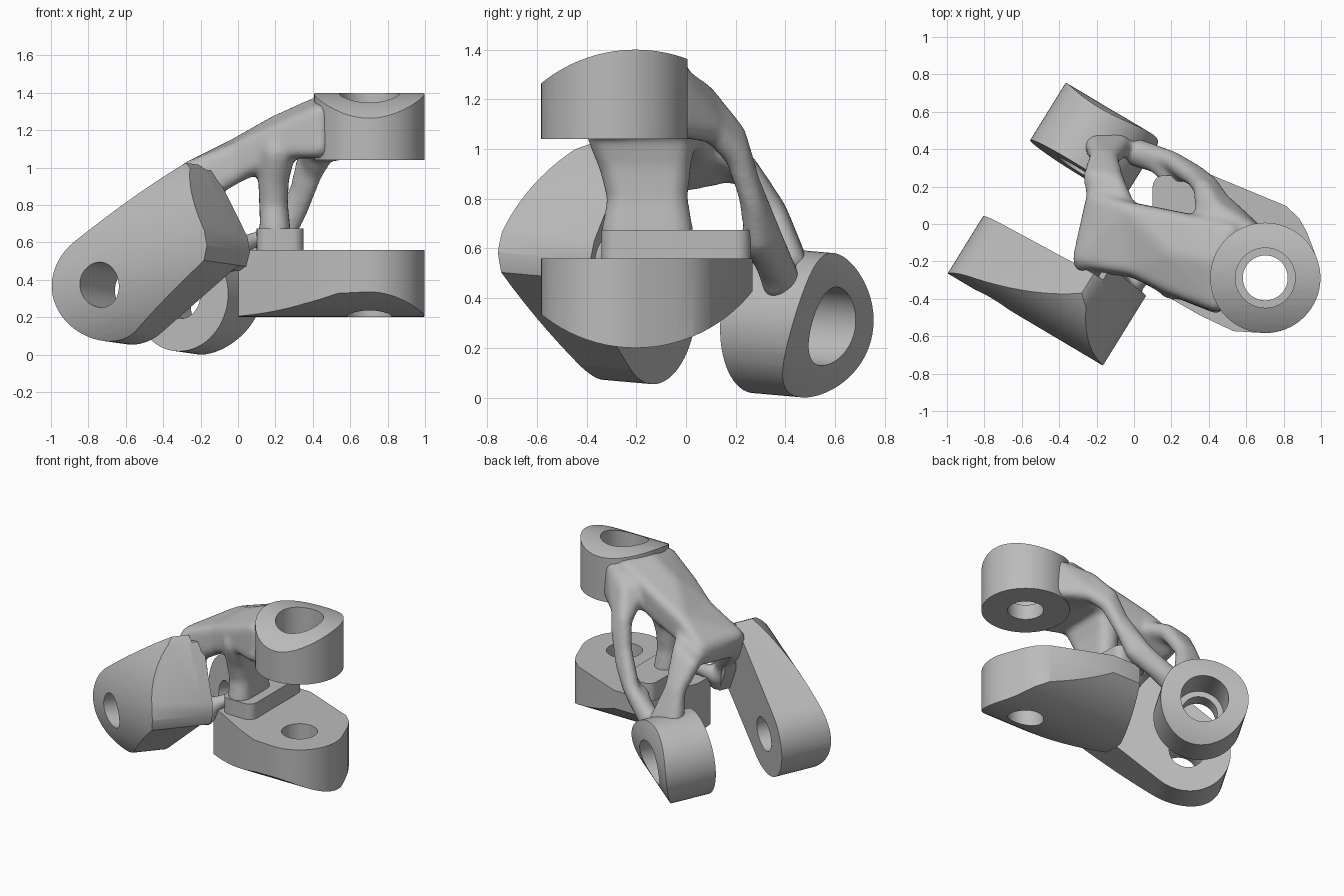
import bpy, bmesh, math
from mathutils import Matrix, Vector

cube = bpy.data.objects.get("Cube")
if cube:
    bpy.data.objects.remove(cube, do_unlink=True)

GREY = (0.5, 0.5, 0.5, 1)
mat = bpy.data.materials.new("cast metal grey")
mat.use_nodes = True
mat.diffuse_color = GREY
mat.node_tree.nodes["Principled BSDF"].inputs["Base Color"].default_value = GREY


def make_object(name, bm, frame=None):
    mesh = bpy.data.meshes.new(name)
    bmesh.ops.recalc_face_normals(bm, faces=bm.faces)
    bm.to_mesh(mesh)
    bm.free()
    mesh.materials.append(mat)
    ob = bpy.data.objects.new(name, mesh)
    if frame:
        ob.matrix_world = frame
    bpy.context.collection.objects.link(ob)
    return ob


def apply_modifiers(ob, angle=35):
    bpy.ops.object.select_all(action='DESELECT')
    ob.select_set(True)
    bpy.context.view_layer.objects.active = ob
    for m in list(ob.modifiers):
        bpy.ops.object.modifier_apply(modifier=m.name)
    bpy.ops.object.shade_smooth_by_angle(angle=math.radians(angle))


def hull(bm, points):
    """Add the convex hull of some points to bm."""
    part = bmesh.new()
    for p in points:
        part.verts.new(p)
    res = bmesh.ops.convex_hull(part, input=part.verts)
    loose = {v for v in res["geom_interior"] + res["geom_unused"]
             if isinstance(v, bmesh.types.BMVert)}
    bmesh.ops.delete(part, geom=list(loose), context='VERTS')
    tmp = bpy.data.meshes.new("tmp")
    part.to_mesh(tmp)
    part.free()
    bm.from_mesh(tmp)
    bpy.data.meshes.remove(tmp)


def slab(name, frame, outline, low, high):
    """Extruded convex outline."""
    bm = bmesh.new()
    hull(bm, [(x, y, z) for x, y in outline for z in (low, high)])
    bmesh.ops.dissolve_limit(bm, angle_limit=0.01, verts=bm.verts, edges=bm.edges)
    return make_object(name, bm, frame)


def cylinder(name, radius, depth, matrix):
    bm = bmesh.new()
    bmesh.ops.create_cone(bm, cap_ends=True, segments=96, radius1=radius,
                          radius2=radius, depth=depth)
    ob = make_object(name, bm, matrix)
    ob.hide_render = True
    return ob


# Clevis lugs: an extruded outline, rounded by the joint cylinder and bored
R_LUG, R_JOINT, GAP, BORE, RECESS, OFFSET = 0.295, 0.6, 0.24, 0.12, 0.16, 0.085


def lug(name, frame, side, corners, tilt, recess):
    outline = [(R_LUG * math.cos(i * math.tau / 64), R_LUG * math.sin(i * math.tau / 64))
               for i in range(64)] + corners
    ob = slab(name, frame, outline, side * GAP, side * (R_JOINT + 0.05))
    axis = (frame @ Matrix.Translation((0, OFFSET, 0)) @ Matrix.Rotation(tilt, 4, 'Z')
            @ Matrix.Rotation(math.pi / 2, 4, 'Y'))
    cutters = [(cylinder("joint_cutter", R_JOINT, 4, axis), 'INTERSECT'),
               (cylinder("bore_cutter", BORE, 3, frame), 'DIFFERENCE')]
    if recess:
        seat = frame @ Matrix.Translation((0, 0, side * 0.57))
        cutters.append((cylinder("recess_cutter", RECESS, 0.44, seat), 'DIFFERENCE'))
    for cutter, op in cutters:
        m = ob.modifiers.new(op, 'BOOLEAN')
        m.object, m.operation, m.solver = cutter, op, 'EXACT'
    bpy.context.view_layer.update()
    apply_modifiers(ob)
    for cutter, _ in cutters:
        bpy.data.objects.remove(cutter, do_unlink=True)


upright = Matrix.Translation((0.702, -0.288, 0.8))
lower_corners = [(0.22, 0.25), (0.18, 0.32), (0.11, 0.385), (-0.3, 0.555),
                 (-0.53, 0.555), (-0.70, 0.15), (-0.70, 0), (-0.35, -0.2), (-0.17, -0.285)]
lug("upper_ring_lug", upright, 1, [], 0, True)
lug("lower_lug", upright, -1, lower_corners, 0, False)

# Second clevis, turned sideways
out = -Vector((0.526, 0.85, -0.075)).normalized()
along = Vector((0.85, -0.526, 0)).normalized()
up = out.cross(along)
sideways = Matrix.Translation((-0.43, 0.09, 0.33)) @ Matrix((along, up, out)).transposed().to_4x4()
side_corners = [(0.37, 0.67), (0.43, 0.64), (0.65, 0.29), (0.67, 0.21), (0.65, 0.13)]
lug("front_side_lug", sideways, 1, side_corners, math.radians(14), False)
lug("rear_ring_lug", sideways, -1, [], math.radians(14), True)

# Raised pad on the inside of the front side lug
pad_outline = side_corners[1:] + [(0.4, 0.64), (0.56, 0.1), (0.42, 0.3)]
apply_modifiers(slab("side_pad", sideways, pad_outline, 0.16, GAP + 0.02))

# Organic body: rounded hulls fused and smoothed
body = bmesh.new()
ball = bmesh.new()
bmesh.ops.create_icosphere(ball, subdivisions=2, radius=1)
BALL = [v.co.copy() for v in ball.verts]
ball.free()


def blend(*sections):
    """Chain of hulls; each section is a radius and its centres."""
    clouds = [[Vector(c) + b * r for c in centres for b in BALL] for r, *centres in sections]
    for a, b in zip(clouds, clouds[1:]):
        hull(body, a + b)


# Broad web from the upper ring to the front side lug
blend((0.05, (0.44, -0.43, 1.10), (0.44, -0.42, 1.29), (0.42, -0.2, 1.33),
       (0.53, -0.05, 1.10), (0.52, -0.04, 1.32)),
      (0.05, (0.24, -0.35, 1.10), (0.2, -0.33, 1.18), (0.2, -0.15, 1.23),
       (0.32, 0.0, 1.11), (0.32, 0.0, 1.24)),
      (0.05, (0, -0.24, 0.97), (0, -0.23, 1.09), (-0.03, 0.07, 0.99), (-0.03, 0.07, 1.1)),
      (0.06, (-0.22, -0.2, 0.85), (-0.27, -0.18, 0.97), (-0.2, 0.12, 0.91), (-0.2, 0.12, 0.97)))
# Foot of the web running down the inside of the front side lug
blend((0.06, (-0.27, -0.2, 0.95), (-0.2, -0.22, 0.88)),
      (0.06, (-0.2, -0.25, 0.8), (-0.13, -0.26, 0.78)),
      (0.06, (-0.07, -0.33, 0.64)),
      (0.065, (-0.01, -0.35, 0.5)))
# Column between the web and the lower lug
blend((0.085, (0.2, -0.26, 0.66), (0.2, -0.05, 0.66)),
      (0.08, (0.19, -0.24, 0.8), (0.19, -0.07, 0.8)),
      (0.085, (0.19, -0.27, 0.94), (0.19, -0.06, 0.94)),
      (0.1, (0.21, -0.31, 1.08), (0.21, -0.05, 1.08)))
# Long rear strut
blend((0.05, (0.64, -0.04, 1.10), (0.63, -0.05, 1.3), (0.4, -0.04, 1.1), (0.38, -0.03, 1.24)),
      (0.055, (0.47, 0.11, 1.08), (0.44, 0.07, 1.21), (0.38, 0.07, 1.14)),
      (0.055, (0.4, 0.21, 0.97), (0.37, 0.19, 1.06)),
      (0.05, (0.33, 0.27, 0.78), (0.32, 0.25, 0.87)),
      (0.055, (0.25, 0.29, 0.63), (0.2, 0.34, 0.64)),
      (0.08, (0.02, 0.38, 0.48)))
# Short rear strut
blend((0.06, (-0.18, 0.08, 0.94), (-0.04, 0.07, 1.01)),
      (0.055, (-0.22, 0.25, 0.9), (-0.1, 0.22, 0.95)),
      (0.05, (-0.19, 0.36, 0.75), (-0.13, 0.35, 0.75)),
      (0.07, (-0.2, 0.42, 0.55), (-0.08, 0.42, 0.53)))
# Small ties at the foot
blend((0.05, (0.16, -0.18, 0.62)), (0.045, (0.07, -0.26, 0.61)), (0.07, (-0.02, -0.33, 0.55)))
blend((0.05, (0.22, 0.22, 0.62)), (0.05, (0.12, 0.32, 0.58)), (0.07, (0.02, 0.37, 0.46)))

body_ob = make_object("organic_body", body)
fuse = body_ob.modifiers.new("fuse", 'REMESH')
fuse.mode, fuse.voxel_size = 'VOXEL', 0.014
relax = body_ob.modifiers.new("relax", 'SMOOTH')
relax.factor, relax.iterations = 0.5, 24
apply_modifiers(body_ob, 80)

# Mounting pad on the lower lug
pad = bmesh.new()
bmesh.ops.create_cube(pad, size=1, matrix=Matrix.Translation((0.225, -0.04, 0.61))
                      @ Matrix.Diagonal((0.25, 0.6, 0.13, 1)))
corner_edges = [e for e in pad.edges if abs(e.verts[0].co.z - e.verts[1].co.z) > 0.1]
bmesh.ops.bevel(pad, geom=corner_edges, offset=0.06, segments=6, profile=0.5, affect='EDGES')
apply_modifiers(make_object("mounting_pad", pad))
